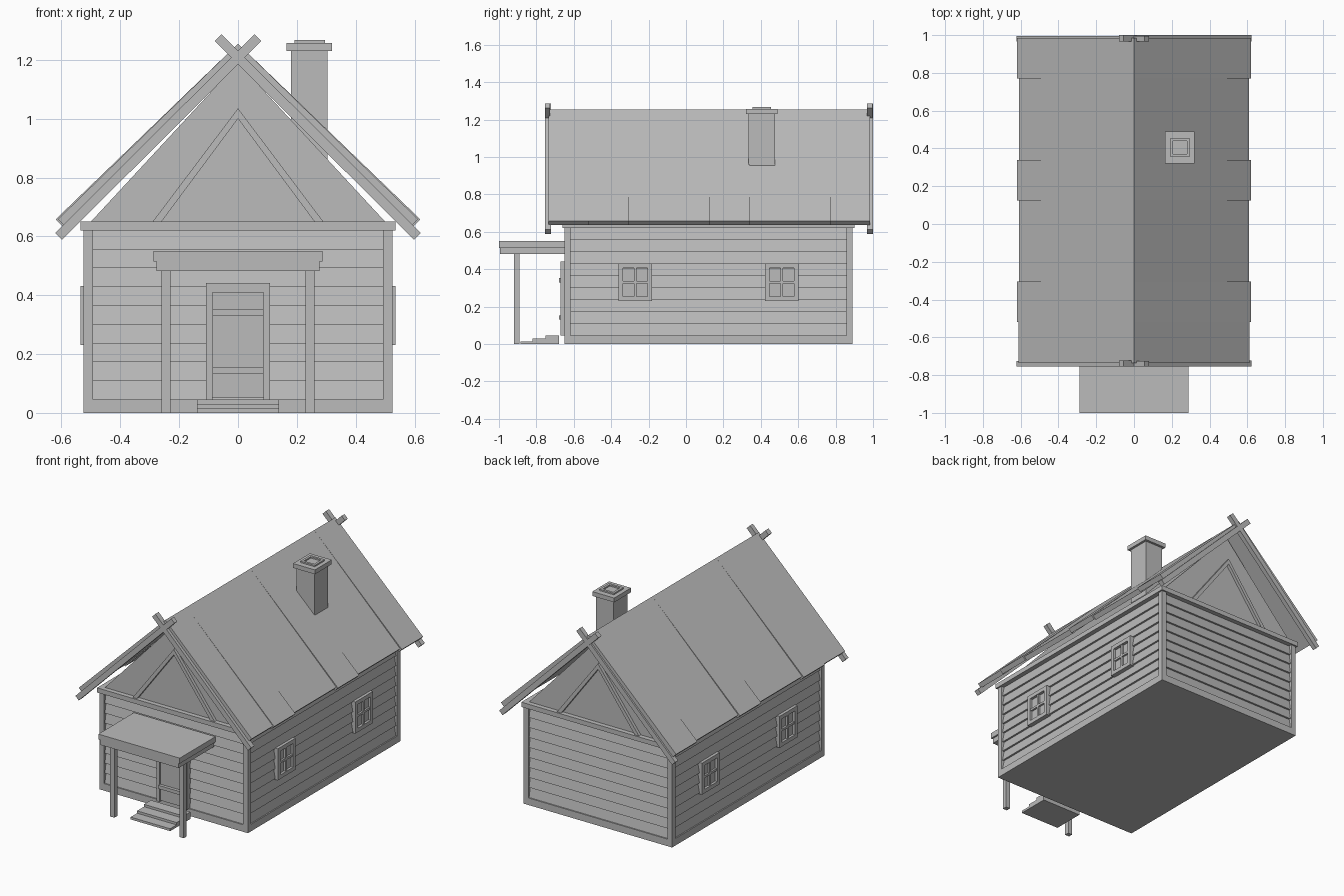
import bpy
import bmesh
from mathutils import Vector

cube = bpy.data.objects.get("Cube")
if cube:
    bpy.data.objects.remove(cube)

grey = bpy.data.materials.new("plain_grey")
grey.use_nodes = True
colour = (0.5, 0.5, 0.5, 1)
grey.diffuse_color = colour
grey.node_tree.nodes["Principled BSDF"].inputs["Base Color"].default_value = colour


def finish(name, bm):
    bmesh.ops.recalc_face_normals(bm, faces=bm.faces)
    mesh = bpy.data.meshes.new(name)
    bm.to_mesh(mesh)
    bm.free()
    mesh.materials.append(grey)
    obj = bpy.data.objects.new(name, mesh)
    bpy.context.collection.objects.link(obj)
    return obj


def prism(name, profile, y0, y1):
    """Extrude an x-z outline along y."""
    bm = bmesh.new()
    face = bm.faces.new([bm.verts.new((x, y0, z)) for x, z in profile])
    new = bmesh.ops.extrude_face_region(bm, geom=[face])["geom"]
    verts = [v for v in new if isinstance(v, bmesh.types.BMVert)]
    bmesh.ops.translate(bm, vec=(0, y1 - y0, 0), verts=verts)
    return finish(name, bm)


def box(name, x0, x1, y0, y1, z0, z1):
    return prism(name, [(x0, z0), (x1, z0), (x1, z1), (x0, z1)], y0, y1)


HX, Y0, Y1 = 0.525, -0.65, 0.89
MID = (Y0 + Y1) / 2
HY = (Y1 - Y0) / 2
SILL, WALL, BEAM = 0.045, 0.62, 0.65
SIDES = ((-1, "right"), (1, "left"))

# Timber frame of the walls
box("base_sill", -HX, HX, Y0, Y1, 0, SILL)
box("top_beam", -HX - 0.01, HX + 0.01, Y0 - 0.01, Y1 + 0.01, WALL, BEAM)
for s, side in SIDES:
    for end, y in (("front", Y0), ("back", Y1 - 0.033)):
        xs = sorted((s * HX, s * (HX - 0.033)))
        box(f"{end}_{side}_corner_post", *xs, y, y + 0.033, SILL, WALL)

# Overlapping wall boards, each leaning out at its lower edge
courses = 9
bm = bmesh.new()
rings = []
for i in range(courses):
    for z, inset in ((i, 0.008), (i + 1, 0.02)):
        height = SILL + (WALL - SILL) * z / courses
        rings.append([bm.verts.new((sx * (HX - inset), MID + sy * (HY - inset), height))
                      for sx, sy in ((-1, -1), (1, -1), (1, 1), (-1, 1))])
for low, high in zip(rings, rings[1:]):
    for k in range(4):
        n = (k + 1) % 4
        bm.faces.new((low[k], low[n], high[n], high[k]))
bm.faces.new(rings[0])
bm.faces.new(rings[-1])
finish("wall_boards", bm)

# Attic body and the raised triangle on each gable
prism("gable_attic", [(-0.5, BEAM), (0.5, BEAM), (0, 1.19)], Y0 + 0.02, Y1 - 0.02)
chevron = [(-0.29, BEAM), (0, 1.035), (0.29, BEAM), (0.26, BEAM), (0, 1.0), (-0.26, BEAM)]
prism("front_gable_triangle", chevron, Y0, Y0 + 0.03)
prism("back_gable_triangle", chevron, Y1 - 0.03, Y1)

# Roof panels, some lifted and lengthened at the eaves
RIDGE, SLOPE = 1.255, 0.98
lifts = (0.003, 0.01, 0, 0, 0.01, 0, 0, 0.01)
panel = 0.215
for s, side in SIDES:
    for i, lift in enumerate(lifts):
        eave = 0.608 + 1.2 * lift
        top = RIDGE - SLOPE * eave + lift
        outline = [(0, RIDGE), (eave, top), (eave - 0.022, top - 0.022),
                   (0, RIDGE - 0.044)]
        y = -0.735 + i * panel
        prism(f"{side}_roof_panel_{i + 1}", [(s * x, z) for x, z in outline], y, y + panel)

# Crossed boards along the roof ends
low, high = Vector((0.61, 0.60)), Vector((-0.0675, 1.275))
along = (high - low).normalized()
across = Vector((-along.y, along.x)) * 0.0165
for end, y in (("front", -0.755), ("back", 0.967)):
    for s, side in SIDES:
        corners = (low - across, low + across, high + across, high - across)
        depth = 0.033 if s > 0 else 0.029
        prism(f"{end}_{side}_roof_board", [(s * p.x, p.y) for p in corners], y, y + depth)

# Chimney with cap and open flue
box("chimney_stack", 0.18, 0.305, 0.335, 0.475, 0.85, 1.23)
box("chimney_cap", 0.165, 0.32, 0.32, 0.49, 1.23, 1.258)
for name, x, w, y, d in (("left", 0.28, 0.015, 0.355, 0.1), ("right", 0.192, 0.015, 0.355, 0.1),
                         ("front", 0.207, 0.073, 0.355, 0.015),
                         ("back", 0.207, 0.073, 0.44, 0.015)):
    box(f"{name}_flue_rim", x, x + w, y, y + d, 1.258, 1.267)

# Porch
box("porch_roof", -0.288, 0.288, -1.0, Y0 + 0.01, 0.515, 0.55)
box("porch_roof_frame", -0.277, 0.277, -0.995, Y0 + 0.01, 0.482, 0.515)
for s, side in SIDES:
    xs = sorted((s * 0.23, s * 0.26))
    box(f"{side}_porch_post", *xs, -0.92, -0.89, 0, 0.482)
for i, y in enumerate((-0.885, -0.82, -0.75)):
    box(f"step_{i + 1}", -0.14, 0.14, y, -0.68, 0.015 * i, 0.015 * (i + 1))

# Door with frame and cross battens
box("door", -0.086, 0.086, -0.66, -0.63, 0.05, 0.41)
for s, side in SIDES:
    xs = sorted((s * 0.086, s * 0.108))
    box(f"{side}_door_frame", *xs, -0.67, -0.63, SILL, 0.41)
box("top_door_frame", -0.108, 0.108, -0.67, -0.63, 0.41, 0.442)
for name, z in (("lower", 0.132), ("upper", 0.33)):
    box(f"{name}_door_batten", -0.086, 0.086, -0.68, -0.66, z, z + 0.022)


# Windows with four panes
def window(name, s, y):
    def part(label, y0, y1, z0, z1, out):
        xs = sorted((s * (HX - 0.03), s * (HX + out)))
        box(f"{name}_{label}", *xs, y + y0, y + y1, z0, z1)

    half, bar = 0.09, 0.025
    part("glass", -half + bar, half - bar, 0.255, 0.405, -0.006)
    part("front_jamb", -half, -half + bar, 0.23, 0.432, 0.01)
    part("back_jamb", half - bar, half, 0.23, 0.432, 0.01)
    part("sill", -half + bar, half - bar, 0.23, 0.255, 0.01)
    part("head", -half + bar, half - bar, 0.407, 0.432, 0.01)
    part("upright_bar", -0.007, 0.007, 0.255, 0.407, 0.006)
    part("cross_bar", -half + bar, half - bar, 0.324, 0.338, 0.006)


for s, side in SIDES:
    window(f"front_{side}_window", s, -0.272)
    window(f"back_{side}_window", s, 0.512)
